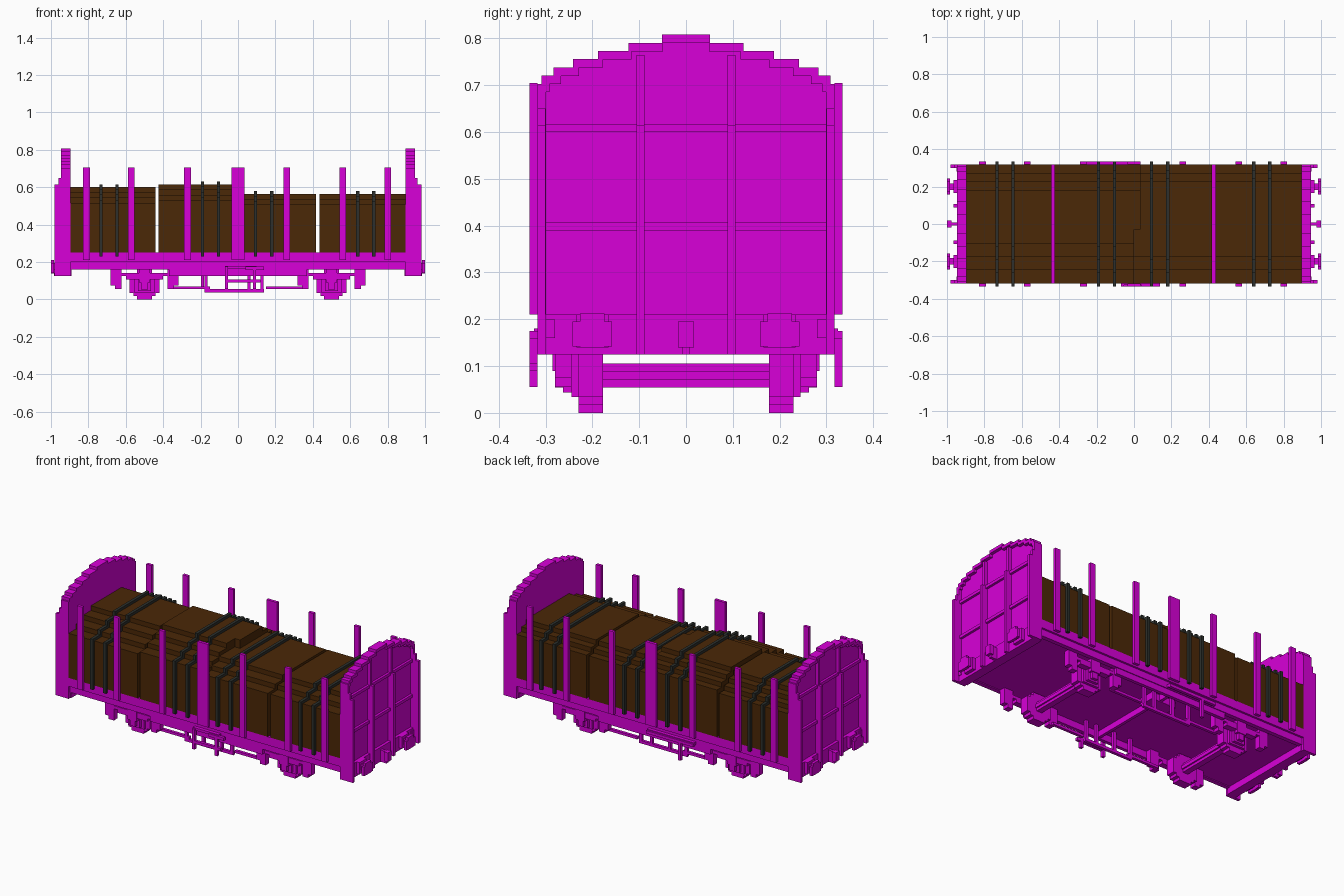
import bpy, bmesh
from math import sin, pi

cube = bpy.data.objects.get("Cube")
if cube:
    bpy.data.objects.remove(cube)


def material(name, rgb):
    mat = bpy.data.materials.new(name)
    mat.use_nodes = True
    mat.diffuse_color = (*rgb, 1)
    mat.node_tree.nodes["Principled BSDF"].inputs["Base Color"].default_value = (*rgb, 1)
    return mat


MAGENTA = material("magenta paint", (0.69, 0, 0.69))
WOOD = material("brown timber", (0.07, 0.021, 0.002))
STRAP = material("dark strap", (0.026, 0.03, 0.026))

BLOCK = 0.0175  # thickness of the smallest block
HALF = 0.317    # half width of the body
FLOOR = 0.25    # top of the deck
SKIRT = 0.125   # lower edge of the end walls
WALL = 0.895    # inner face of the end walls


def finish(name, bm, mat):
    bmesh.ops.recalc_face_normals(bm, faces=bm.faces)
    mesh = bpy.data.meshes.new(name)
    bm.to_mesh(mesh)
    bm.free()
    mesh.materials.append(mat)
    ob = bpy.data.objects.new(name, mesh)
    bpy.context.collection.objects.link(ob)


def box(name, x, y, z, mirror=""):
    """Box between pairs of limits, repeated across the axes in mirror."""
    bm = bmesh.new()
    for sx in (1, -1) if "x" in mirror else (1,):
        for sy in (1, -1) if "y" in mirror else (1,):
            for v in bmesh.ops.create_cube(bm, size=1)["verts"]:
                v.co = (sx * x[v.co.x > 0], sy * y[v.co.y > 0], z[v.co.z > 0])
    finish(name, bm, MAGENTA)


def around(centre, half):
    return (centre - half, centre + half)


def stair(steps, bottom):
    """Stepped outline in y and z; steps are (low y, high y, top), widest first."""
    right, left, z = [], [], bottom
    for low, high, top in steps:
        right += [(high, z), (high, top)]
        left += [(low, z), (low, top)]
        z = top
    return right + left[::-1]


def grown(steps, amount):
    return [(low - amount, high + amount, top + amount) for low, high, top in steps]


def prism(name, outline, start, end, mat):
    bm = bmesh.new()
    face = bm.faces.new([bm.verts.new((start, y, z)) for y, z in outline])
    result = bmesh.ops.extrude_face_region(bm, geom=[face], use_keep_orig=True)
    for v in result["geom"]:
        if isinstance(v, bmesh.types.BMVert):
            v.co.x = end
    bmesh.ops.triangulate(bm, faces=[f for f in bm.faces if len(f.verts) > 4])
    finish(name, bm, mat)


# Deck and frame
box("deck", x=around(0, 0.9), y=around(0, 0.3), z=(0.165, FLOOR))
box("side_beam", x=around(0, 0.9), y=(0.29, HALF), z=(0.2, FLOOR), mirror="y")
box("side_sill", x=around(0, 0.95), y=(0.28, 0.305), z=(0.16, 0.2), mirror="y")
box("sill_belly", x=around(0, 0.37), y=(0.28, 0.3), z=(SKIRT, 0.17), mirror="y")
box("end_beam", x=(0.89, 0.945), y=around(0, 0.3), z=(SKIRT, 0.21), mirror="x")


# Arched end walls with a raised rim
def arch(half, crown):
    count = 7
    widths = [half * sin(pi / 2 * (i - 0.3) / (count - 0.3)) for i in range(count, 0, -1)]
    return stair([(-w, w, crown - BLOCK * (count - 1 - i))
                  for i, w in enumerate(widths)], SKIRT)


wall_line = arch(HALF, 0.808)
rim_line = wall_line + arch(HALF - BLOCK, 0.79)[::-1]
for side, sign in (("left", 1), ("right", -1)):
    prism(side + "_end_wall", wall_line, sign * WALL, sign * 0.928, MAGENTA)
    prism(side + "_end_rim", rim_line, sign * 0.92, sign * 0.947, MAGENTA)

# End wall ribs and corner posts
rib = around(0.0975, BLOCK / 2)
box("end_rib", x=(0.92, 0.965), y=rib, z=(SKIRT, 0.615), mirror="xy")
box("upper_end_rib", x=(0.92, 0.947), y=rib, z=(0.615, 0.765), mirror="xy")
for height in (0.39, 0.6):
    box("end_rail", x=(0.92, 0.942), y=around(0, 0.3), z=(height, height + BLOCK), mirror="x")
box("corner_post", x=(0.905, 0.98), y=(0.3, HALF), z=(SKIRT, 0.615), mirror="xy")
box("corner_post_cap", x=(0.92, 0.96), y=(0.3, HALF), z=(0.615, 0.65), mirror="xy")

# Buffers and coupling hooks
box("buffer_base", x=(0.945, 0.965), y=around(0.2, 0.034), z=(0.14, 0.21), mirror="xy")
box("buffer_shaft", x=(0.96, 0.99), y=around(0.2, BLOCK), z=(0.16, 0.195), mirror="xy")
box("buffer_head", x=(0.983, 1), y=around(0.2, 0.042), z=(0.142, 0.195), mirror="xy")
box("buffer_head_core", x=(0.983, 1), y=around(0.2, 0.026), z=(0.14, 0.212), mirror="xy")
box("hook_bar", x=(0.94, 0.985), y=around(0, BLOCK / 2), z=(SKIRT, 0.195), mirror="x")
box("hook_tip", x=(0.975, 1), y=around(0, BLOCK), z=(0.14, 0.195), mirror="x")

# Side stakes, the middle one double width
for x in (-0.81, -0.57, -0.27, 0, 0.26, 0.56, 0.8):
    box("side_stake", x=around(x, BLOCK if x else BLOCK * 2),
        y=(HALF, HALF + BLOCK), z=(0.21, 0.705), mirror="y")


# Timber packs, each with two straps following its stepped top
def layers(crown, count):
    return [(0.07 * i - HALF, HALF - 0.045 * i, crown - 0.028 * (count - 1 - i))
            for i in range(count)]


packs = [("first", -WALL, -0.44, layers(0.6, 4), -0.69),
         ("second", -0.425, 0, layers(0.615, 4), -0.147),
         ("third", 0, 0.418, layers(0.565, 3), 0.137),
         ("fourth", 0.435, WALL, layers(0.565, 3), 0.683)]
for name, start, end, steps, strap_middle in packs:
    prism(name + "_timber_pack", stair(steps, FLOOR), start, end, WOOD)
    band = stair(grown(steps, 0.016), 0.23) + stair(grown(steps, -0.004), 0.23)[::-1]
    for x in around(strap_middle, 0.043):
        prism(name + "_strap", band, x - BLOCK / 2, x + BLOCK / 2, STRAP)

# Beams of the second pack reaching over the third
reach = [(-0.03, high, top) for low, high, top in layers(0.615, 4)]
prism("overhanging_beams", stair(reach, 0.5), -BLOCK, BLOCK * 2, WOOD)

# Stepped round wheels and axles
AXLE = 0.5
for i in range(3):
    inset = BLOCK * (2 - i)
    box("wheel", x=around(AXLE, 0.08 - 0.02 * i), y=(0.177, 0.23),
        z=(inset, 0.16 - inset), mirror="xy")
box("axle", x=around(AXLE, BLOCK), y=around(0, 0.18), z=around(0.08, 0.026), mirror="x")
box("axle_core", x=around(AXLE, 0.026), y=around(0, 0.18), z=around(0.08, 0.01), mirror="x")

# Axle boxes, leaf springs and spring hangers
for i in range(3):
    box("axle_box", x=around(AXLE, BLOCK * (i + 1)), y=(0.22, 0.28 - BLOCK * i),
        z=around(0.08, 0.026 + 0.01 * i), mirror="xy")
for i, half in enumerate((0.1, 0.15)):
    box("leaf_spring", x=around(AXLE, half), y=(0.245, 0.28),
        z=(SKIRT + BLOCK * (i - 1), SKIRT + BLOCK * i), mirror="xy")
box("spring_clamp", x=around(AXLE, 0.03), y=(0.245, 0.285), z=(0.09, 0.165), mirror="xy")
for middle in around(AXLE, 0.14):
    box("spring_hanger", x=around(middle, BLOCK), y=(0.245, 0.28), z=(0.055, 0.17), mirror="xy")
for middle in around(AXLE, 0.155):
    box("hanger_bracket", x=around(middle, 0.026), y=(0.245, 0.28), z=(0.075, 0.17), mirror="xy")

# Brake rigging under the middle
rig = (0.228, 0.245)
box("brake_rod", x=(0.15, 0.36), y=rig, z=(0.055, 0.07), mirror="xy")
box("brake_crossbar", x=(-0.18, 0.14), y=rig, z=(0.038, 0.055), mirror="y")
for x in (-0.18, -0.07, 0.05, 0.12):
    box("brake_drop", x=(x, x + BLOCK), y=rig, z=(0.04, 0.165), mirror="y")
box("brake_cylinder", x=(-0.1, 0.06), y=(0.12, 0.22), z=(SKIRT, 0.17))
box("brake_shaft", x=around(0, BLOCK / 2), y=around(0, 0.28), z=(0.13, 0.17))

# Brake levers outside the sills
lever = (HALF, HALF + BLOCK)
front = (-HALF - BLOCK, -HALF)
box("front_lever", x=(-0.07, 0.12), y=front, z=(0.09, 0.107))
box("front_lever_guide", x=(0.04, 0.14), y=front, z=(0.158, 0.175))
for x in (-0.07, 0.08):
    box("front_lever_drop", x=(x, x + BLOCK), y=front, z=(0.055, 0.175))
box("front_lever_bracket", x=(-0.07, 0.1), y=(-0.325, -0.28), z=(0.165, 0.18))
box("back_lever", x=(-0.28, 0.03), y=lever, z=(0.158, 0.175))
box("back_lever_drop", x=around(-0.19, BLOCK / 2), y=lever, z=(0.055, 0.175))
box("back_lever_bracket", x=(-0.28, 0.03), y=(0.28, 0.325), z=(0.165, 0.18))
